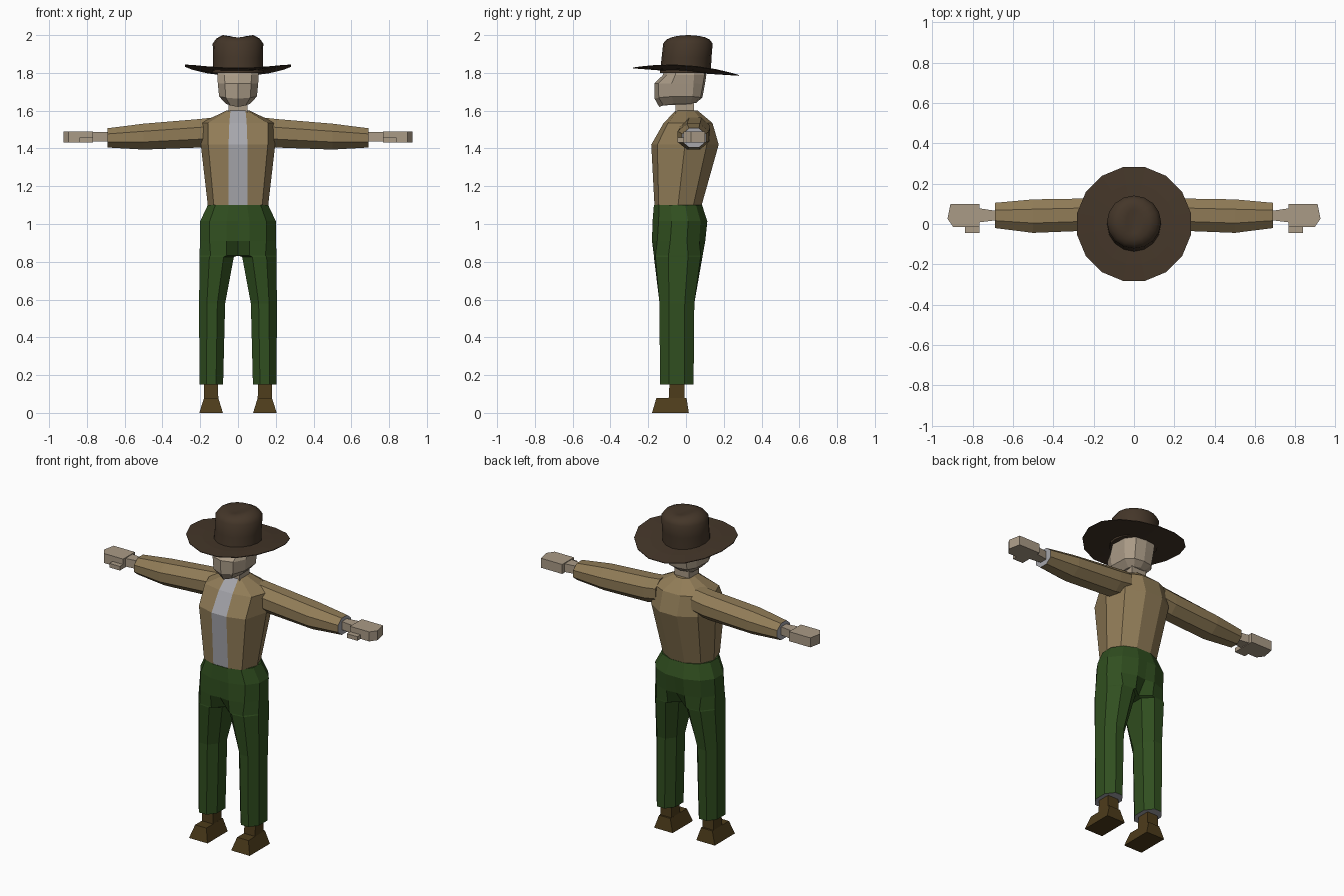
import bpy, bmesh, math

if "Cube" in bpy.data.objects:
    bpy.data.objects.remove(bpy.data.objects["Cube"])


def mat(name, rgb):
    m = bpy.data.materials.new(name)
    m.diffuse_color = (*rgb, 1)
    m.use_nodes = True
    m.node_tree.nodes["Principled BSDF"].inputs["Base Color"].default_value = m.diffuse_color
    return m


TAN = mat("tan cloth", (.28, .20, .095))
GREEN = mat("green cloth", (.03, .078, .014))
SHIRT = mat("shirt grey", (.38, .38, .41))
SKIN = mat("skin", (.40, .325, .24))
FELT = mat("brown felt", (.058, .037, .022))
LEATHER = mat("leather", (.075, .045, .011))


def loft(name, rings, mats, accent=None, mirror=False):
    """Skin equal-length rings of 3D points; accent(face) picks material slot 1."""
    bm = bmesh.new()
    rows = [[bm.verts.new(p) for p in r] for r in rings]
    n = len(rows[0])
    for a, b in zip(rows, rows[1:]):
        for i in range(n):
            bm.faces.new((a[i], a[(i + 1) % n], b[(i + 1) % n], b[i]))
    bm.faces.new(rows[0])
    bm.faces.new(rows[-1])
    bmesh.ops.recalc_face_normals(bm, faces=bm.faces)
    if accent:
        for f in bm.faces:
            f.material_index = int(accent(f))
    if mirror:  # open the wall on the mirror plane
        inner = [f for f in bm.faces if all(abs(v.co.x) < 1e-4 for v in f.verts)]
        bmesh.ops.delete(bm, geom=inner, context='FACES')
    me = bpy.data.meshes.new(name)
    bm.to_mesh(me)
    bm.free()
    for m in mats:
        me.materials.append(m)
    ob = bpy.data.objects.new(name, me)
    bpy.context.collection.objects.link(ob)
    if mirror:
        ob.modifiers.new("Mirror", 'MIRROR').merge_threshold = .0005
    return ob


def both_sides(half):
    """Close a right-half outline with its reflection in x."""
    return half + [(-x, y, z) for x, y, z in reversed(half) if x > 1e-4]


def rect(x0, x1, y0, y1, z):
    return [(x0, y0, z), (x1, y0, z), (x1, y1, z), (x0, y1, z)]


# Jacket with a shirt strip down the front
rings = []
for z, w, yf, yr, s in [(1.10, .16, -.167, .083, .05), (1.42, .197, -.184, .173, .05),
                        (1.535, .197, -.118, .14, .046), (1.60, .062, -.055, .062, .04)]:
    yc, r = (yf + yr) / 2, (yr - yf) / 2
    rings.append(both_sides([(s, yf, z), (max(.8 * w, s + .01), yc - .82 * r, z), (w, yc, z),
                             (.8 * w, yc + .65 * r, z), (.3 * w, yr, z)]))
loft("jacket", rings, [TAN, SHIRT],
     lambda f: len(f.verts) == 4 and f.normal.y < 0 and max(abs(v.co.x) for v in f.verts) < .055)

# Trousers: half pelvis blending into an eight-sided leg
PELVIS = [(0, -1), (.3, -1), (.75, -.78), (1, -.3), (1, .3), (.75, .75), (.3, 1), (0, 1)]
LEG = [(0, -.45), (.3, -1), (.7, -1), (1, -.45), (1, .45), (.7, 1), (.3, 1), (0, .45)]
rings = []
for z, xi, xo, yf, yr, t in [(1.10, 0, .16, -.17, .085, 0), (1.015, 0, .2, -.177, .113, 0),
                             (.91, 0, .202, -.18, .102, .1), (.832, 0, .203, -.17, .088, .7),
                             (.826, .022, .203, -.17, .087, .7), (.58, .068, .206, -.14, .044, 1),
                             (.15, .079, .204, -.138, .04, 1)]:
    yc, r = (yf + yr) / 2, (yr - yf) / 2
    rings.append([(xi + (xo - xi) * (a[0] + (b[0] - a[0]) * t), yc + r * (a[1] + (b[1] - a[1]) * t), z)
                  for a, b in zip(PELVIS, LEG)])
loft("trousers", rings, [GREEN, SHIRT],
     lambda f: all(v.co.z < .16 for v in f.verts), mirror=True)

# Shoes
loft("shoes", [rect(.08, .205, -.18, .015, 0), rect(.104, .18, -.157, .003, .078)],
     [LEATHER], mirror=True)
loft("shoe_ankles", [rect(.104, .18, -.092, -.008, .07), rect(.108, .178, -.085, -.01, .2)],
     [LEATHER], mirror=True)

# Sleeves
rings = []
for x, y0, y1, z0, z1 in [(.12, -.03, .125, 1.42, 1.565), (.2, -.032, .127, 1.405, 1.556),
                          (.5, -.044, .122, 1.394, 1.531), (.69, -.02, .105, 1.405, 1.507)]:
    k = 1 / math.cos(math.pi / 8)
    rings.append([(x, (y0 + y1) / 2 + k * (y1 - y0) / 2 * math.cos(math.pi * (i + .5) / 4),
                   (z0 + z1) / 2 + k * (z1 - z0) / 2 * math.sin(math.pi * (i + .5) / 4)) for i in range(8)])
loft("sleeves", rings, [TAN, SHIRT], lambda f: all(v.co.x > .68 for v in f.verts), mirror=True)

# Hands: wrist, mitten palm, thumb
palm = [(.767, -.014), (.897, -.014), (.925, .026), (.91, .1), (.767, .1)]
loft("palms", [[(x, y, z) for x, y in palm] for z in (1.432, 1.49)], [SKIN], mirror=True)
wrist = [(.67, .02), (.69, .018), (.77, .008), (.77, .078), (.69, .066), (.67, .064)]
loft("wrists", [[(x, y, z) for x, y in wrist] for z in (1.436, 1.486)], [SKIN], mirror=True)
loft("thumbs", [rect(.767, .838, -.045, -.01, z) for z in (1.432, 1.457)], [SKIN], mirror=True)

# Neck and head
loft("neck", [rect(-.05, .05, -.055, .042, z) for z in (1.57, 1.68)], [SKIN])
rings = []
for zf, zs, zb, w, yf, yb in [(1.62, 1.635, 1.642, .062, -.142, .055), (1.663, 1.675, 1.67, .1, -.166, .087),
                              (1.745, 1.745, 1.74, .107, -.168, .1), (1.785, 1.79, 1.79, .11, -.125, .108),
                              (1.825, 1.825, 1.81, .1, -.11, .1)]:
    rings.append(both_sides([(0, yf, zf), (.65 * w, yf + .022, (zf + zs) / 2), (w, yf * .45, zs),
                             (w * .95, yb * .4, zs), (.6 * w, yb - .01, zb), (0, yb, zb)]))
loft("head", rings, [SKIN])


# Hat brim: tilted back, curled up at the sides
def brim_ring(r, dz):
    pts = []
    for i in range(16):
        a = math.tau * (i + .5) / 16
        x, y = r * math.cos(a), r * math.sin(a)
        pts.append((x, y, 1.803 + dz - .07 * y + .034 * (x / .285) ** 2))
    return pts


loft("hat_brim", [brim_ring(.08, 0), brim_ring(.2, 0), brim_ring(.287, 0),
                  brim_ring(.287, .004), brim_ring(.2, .01), brim_ring(.08, .012)], [FELT])

# Hat crown: leaning back, with a crease along the top
rings = []
for z, rx, ry, yc, dip in [(1.80, .134, .135, -.004, 0), (1.88, .132, .132, .003, 0), (1.955, .134, .131, .01, 0),
                           (1.982, .115, .115, .011, .006), (1.998, .08, .09, .012, .012),
                           (1.994, .04, .06, .012, .006), (1.986, .012, .04, .012, 0)]:
    rings.append([(rx * math.cos(a), yc + ry * math.sin(a), z - dip * math.sin(a) ** 2 + (.002 if dip == .012 else 0))
                  for a in (math.tau * i / 16 for i in range(16))])
crown = loft("hat_crown", rings, [FELT])
bpy.context.view_layer.objects.active = crown
crown.select_set(True)
bpy.ops.object.shade_smooth_by_angle(angle=math.radians(40))
